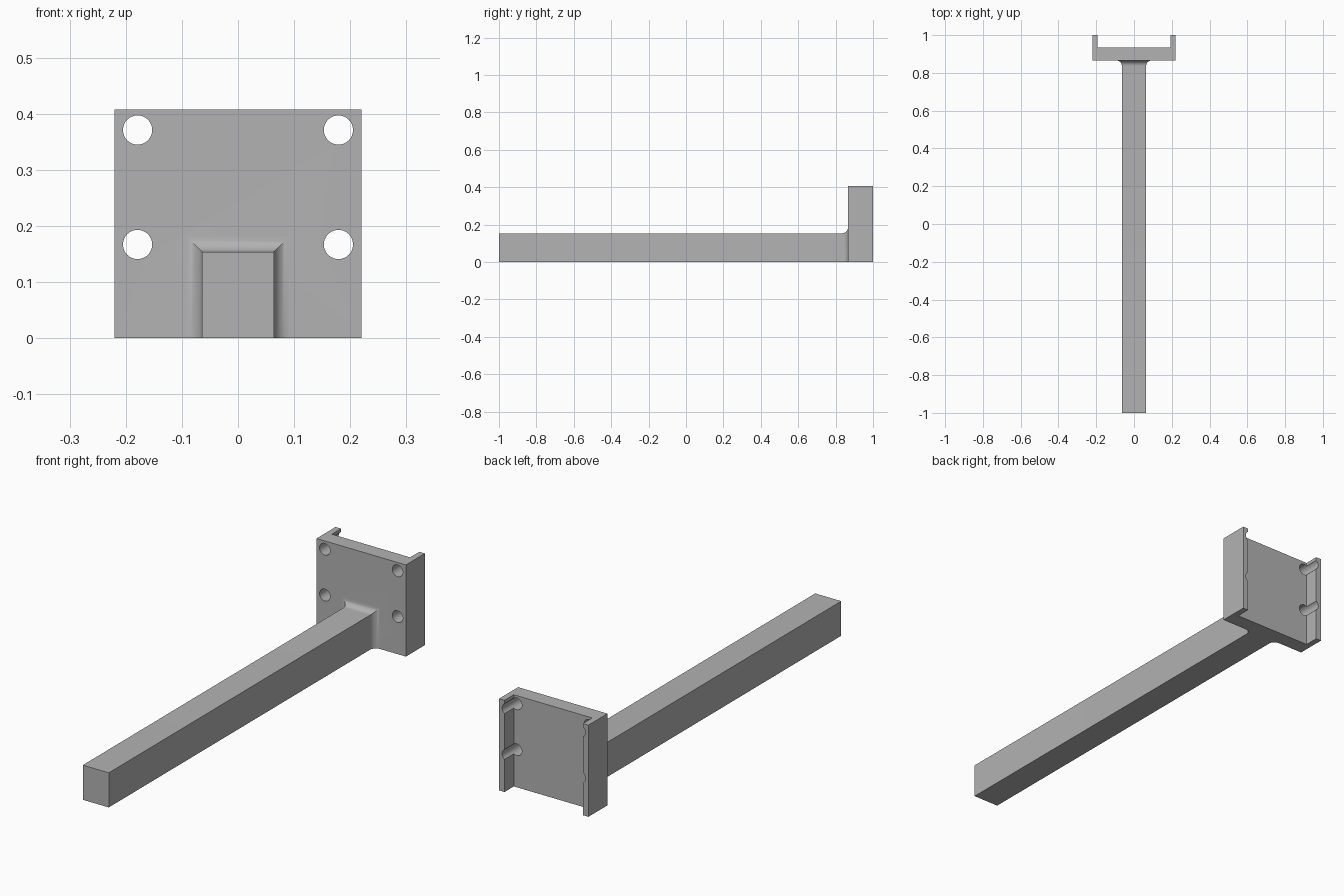
import bpy
import bmesh
import math
from mathutils import Matrix, Vector

cube = bpy.data.objects.get("Cube")
if cube:
    bpy.data.objects.remove(cube, do_unlink=True)

# Main dimensions
PLATE_W, PLATE_H = 0.22, 0.408
PLATE_FRONT, FLOOR, BACK = 0.866, 0.935, 1.0
WALL_INNER = 0.193
BAR_W, BAR_H = 0.064, 0.154
FILLET = 0.03
HOLE_X, HOLE_R = 0.179, 0.026

grey = bpy.data.materials.new("plain grey")
grey.use_nodes = True
colour = (0.45, 0.45, 0.45, 1)
grey.diffuse_color = colour
grey.node_tree.nodes["Principled BSDF"].inputs["Base Color"].default_value = colour


def make_object(name, bm):
    bmesh.ops.recalc_face_normals(bm, faces=bm.faces)
    mesh = bpy.data.meshes.new(name)
    bm.to_mesh(mesh)
    bm.free()
    mesh.materials.append(grey)
    obj = bpy.data.objects.new(name, mesh)
    bpy.context.collection.objects.link(obj)
    return obj


def select_only(obj):
    bpy.ops.object.select_all(action="DESELECT")
    obj.select_set(True)
    bpy.context.view_layer.objects.active = obj


def combine(target, other, operation):
    mod = target.modifiers.new(operation.lower(), "BOOLEAN")
    mod.object, mod.operation, mod.solver = other, operation, "EXACT"
    select_only(target)
    bpy.ops.object.modifier_apply(modifier=mod.name)
    bpy.data.objects.remove(other, do_unlink=True)


# Channel-shaped mounting plate, extruded upward
half = [(WALL_INNER, FLOOR), (WALL_INNER, BACK), (PLATE_W, BACK), (PLATE_W, PLATE_FRONT)]
outline = half + [(-x, y) for x, y in reversed(half)]
bm = bmesh.new()
face = bm.faces.new([bm.verts.new((x, y, 0)) for x, y in outline])
top = bmesh.ops.extrude_face_region(bm, geom=[face])["geom"]
bmesh.ops.translate(bm, vec=(0, 0, PLATE_H),
                    verts=[v for v in top if isinstance(v, bmesh.types.BMVert)])
bracket = make_object("bracket", bm)

# Four screw holes that also groove the side walls
bm = bmesh.new()
for x in (-HOLE_X, HOLE_X):
    for z in (0.167, 0.371):
        bmesh.ops.create_cone(bm, cap_ends=True, segments=48, radius1=HOLE_R,
                              radius2=HOLE_R, depth=0.4,
                              matrix=Matrix.Translation(Vector((x, BACK - 0.07, z)))
                              @ Matrix.Rotation(math.pi / 2, 4, "X"))
combine(bracket, make_object("hole_cutter", bm), "DIFFERENCE")

# Square arm flaring into the plate with a mitred concave fillet
STEPS = 12
sections = [(-1.0, 0.0)]
for i in range(STEPS + 1):
    a = i / STEPS * math.pi / 2
    sections.append((PLATE_FRONT - FILLET + FILLET * math.sin(a), FILLET * (1 - math.cos(a))))
sections.append((PLATE_FRONT + 0.02, FILLET))
bm = bmesh.new()
rings = []
for y, d in sections:
    w, h = BAR_W + d, BAR_H + d
    rings.append([bm.verts.new((x, y, z)) for x, z in ((-w, 0), (w, 0), (w, h), (-w, h))])
for a, b in zip(rings, rings[1:]):
    for i in range(4):
        j = (i + 1) % 4
        bm.faces.new((a[i], a[j], b[j], b[i]))
bm.faces.new(rings[0])
bm.faces.new(rings[-1])
combine(bracket, make_object("arm", bm), "UNION")

# Smooth the curved surfaces, keep the hard edges
bracket.name = "arm_with_mounting_bracket"
select_only(bracket)
bpy.ops.object.shade_smooth_by_angle(angle=math.radians(30))
